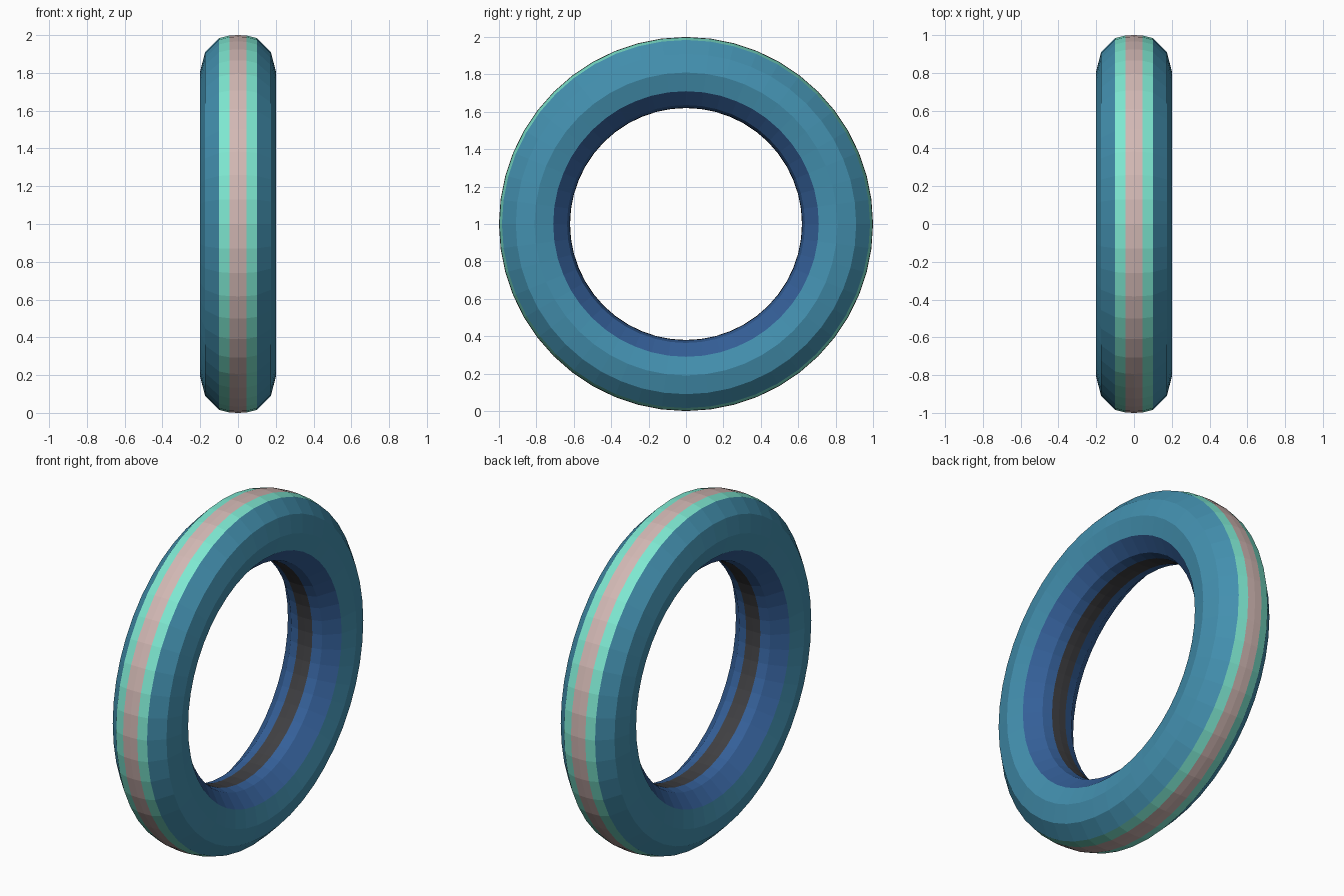
import bpy, bmesh, math

if "Cube" in bpy.data.objects:
    bpy.data.objects.remove(bpy.data.objects["Cube"])


def srgb(r, g, b):
    def lin(c):
        c /= 255
        return c / 12.92 if c <= 0.04045 else ((c + 0.055) / 1.055) ** 2.4
    return (lin(r), lin(g), lin(b), 1)


COLOURS = [("teal", (67, 144, 175)), ("mint", (128, 235, 212)), ("dusty_pink", (210, 184, 180)),
           ("blue", (52, 95, 152)), ("charcoal", (63, 63, 66))]
TEAL, MINT, PINK, BLUE, CHARCOAL = range(5)

# Half cross-section (x, radius) from the outer crown to the inner bore
half = [(0, 1.0), (0.046, 0.998), (0.1, 0.984), (0.174, 0.91), (0.2, 0.81),
        (0.174, 0.71), (0.1, 0.636), (0.046, 0.622), (0, 0.62)]
bands = [PINK, MINT, TEAL, TEAL, TEAL, BLUE, BLUE, CHARCOAL]
profile = half + [(-x, r) for x, r in half[-2:0:-1]]
bands = bands + bands[::-1]

# Ring: sweep the section around the x axis
SEG = 48
bm = bmesh.new()
rings = []
for i in range(SEG):
    a = 2 * math.pi * i / SEG
    rings.append([bm.verts.new((x, r * math.cos(a), 1 + r * math.sin(a))) for x, r in profile])
n = len(profile)
for i in range(SEG):
    p, q = rings[i], rings[(i + 1) % SEG]
    for j in range(n):
        k = (j + 1) % n
        f = bm.faces.new((p[j], p[k], q[k], q[j]))
        f.material_index = bands[j]
bmesh.ops.recalc_face_normals(bm, faces=bm.faces[:])

mesh = bpy.data.meshes.new("striped_ring")
bm.to_mesh(mesh)
bm.free()
for name, rgb in COLOURS:
    m = bpy.data.materials.new(name)
    m.diffuse_color = srgb(*rgb)
    m.use_nodes = True
    m.node_tree.nodes["Principled BSDF"].inputs["Base Color"].default_value = m.diffuse_color
    mesh.materials.append(m)
bpy.context.collection.objects.link(bpy.data.objects.new("striped_ring", mesh))
